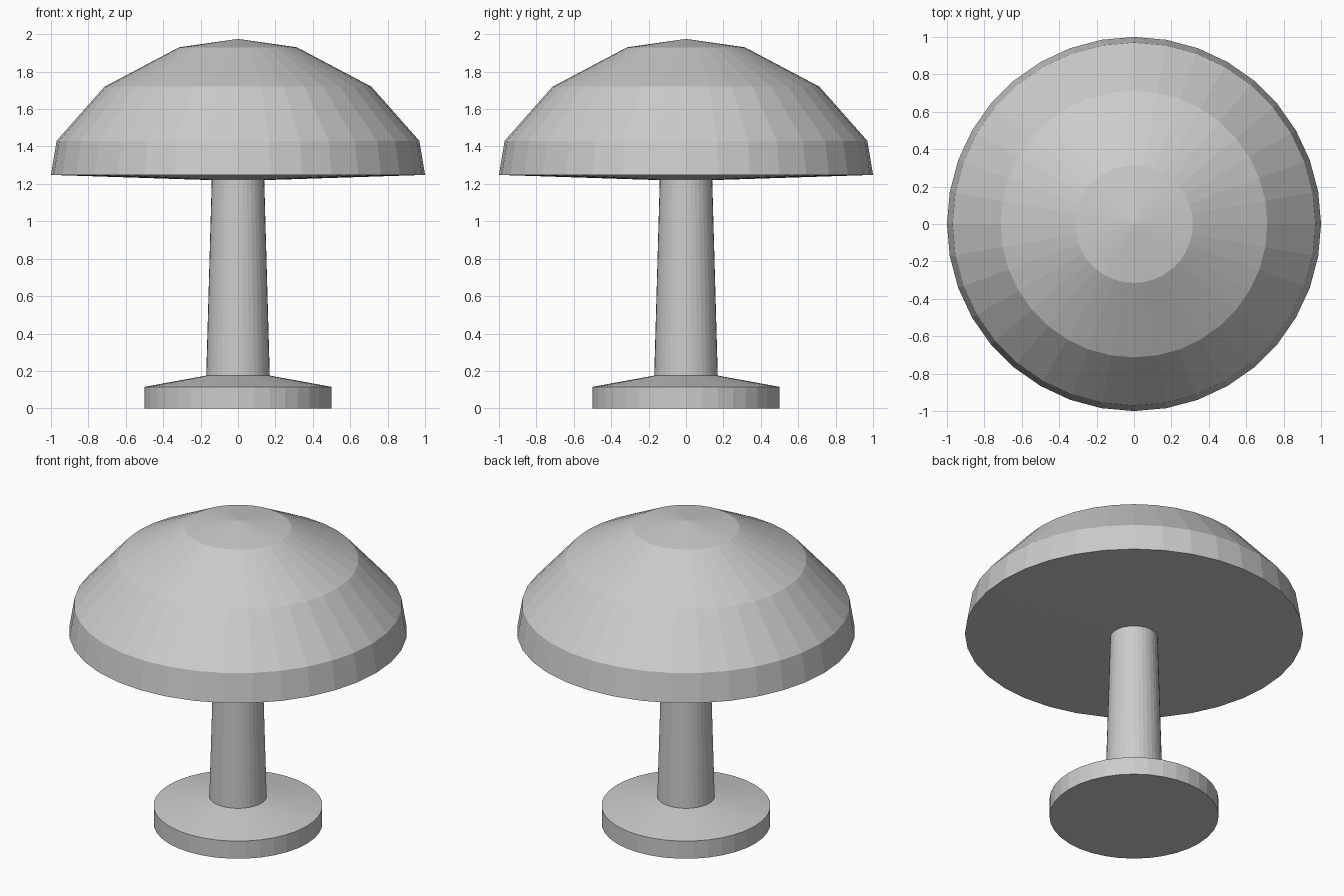
import bpy
import bmesh
from math import tau
from mathutils import Matrix, Vector

SIDES = 36

cube = bpy.data.objects.get("Cube")
if cube:
    bpy.data.objects.remove(cube, do_unlink=True)

grey = bpy.data.materials.new("plain_grey")
grey.use_nodes = True
colour = (0.6, 0.6, 0.6, 1)
grey.diffuse_color = colour
grey.node_tree.nodes["Principled BSDF"].inputs["Base Color"].default_value = colour


def lathe(name, profile):
    """Turn a (radius, height) profile around the z axis with flat facets."""
    bm = bmesh.new()
    verts = [bm.verts.new((r, 0, z)) for r, z in profile]
    edges = [bm.edges.new(pair) for pair in zip(verts, verts[1:])]
    bmesh.ops.spin(bm, geom=verts + edges, cent=(0, 0, 0), axis=(0, 0, 1),
                   angle=tau, steps=SIDES, use_merge=True)
    bmesh.ops.remove_doubles(bm, verts=bm.verts, dist=0.0001)
    bmesh.ops.recalc_face_normals(bm, faces=bm.faces)
    mesh = bpy.data.meshes.new(name)
    bm.to_mesh(mesh)
    bm.free()
    mesh.materials.append(grey)
    obj = bpy.data.objects.new(name, mesh)
    bpy.context.collection.objects.link(obj)
    return obj


# Round foot with a sloping top
lathe("base", [(0, 0), (0.5, 0), (0.5, 0.115), (0.17, 0.175), (0, 0.175)])

# Tapered column
lathe("stem", [(0, 0.17), (0.17, 0.17), (0.14, 1.23), (0, 1.23)])

# Faceted dome with a shallow sloping underside
lathe("shade", [(0, 1.217), (0.14, 1.22), (1, 1.248), (0.97, 1.43),
                (0.713, 1.72), (0.315, 1.93), (0, 1.975)])
